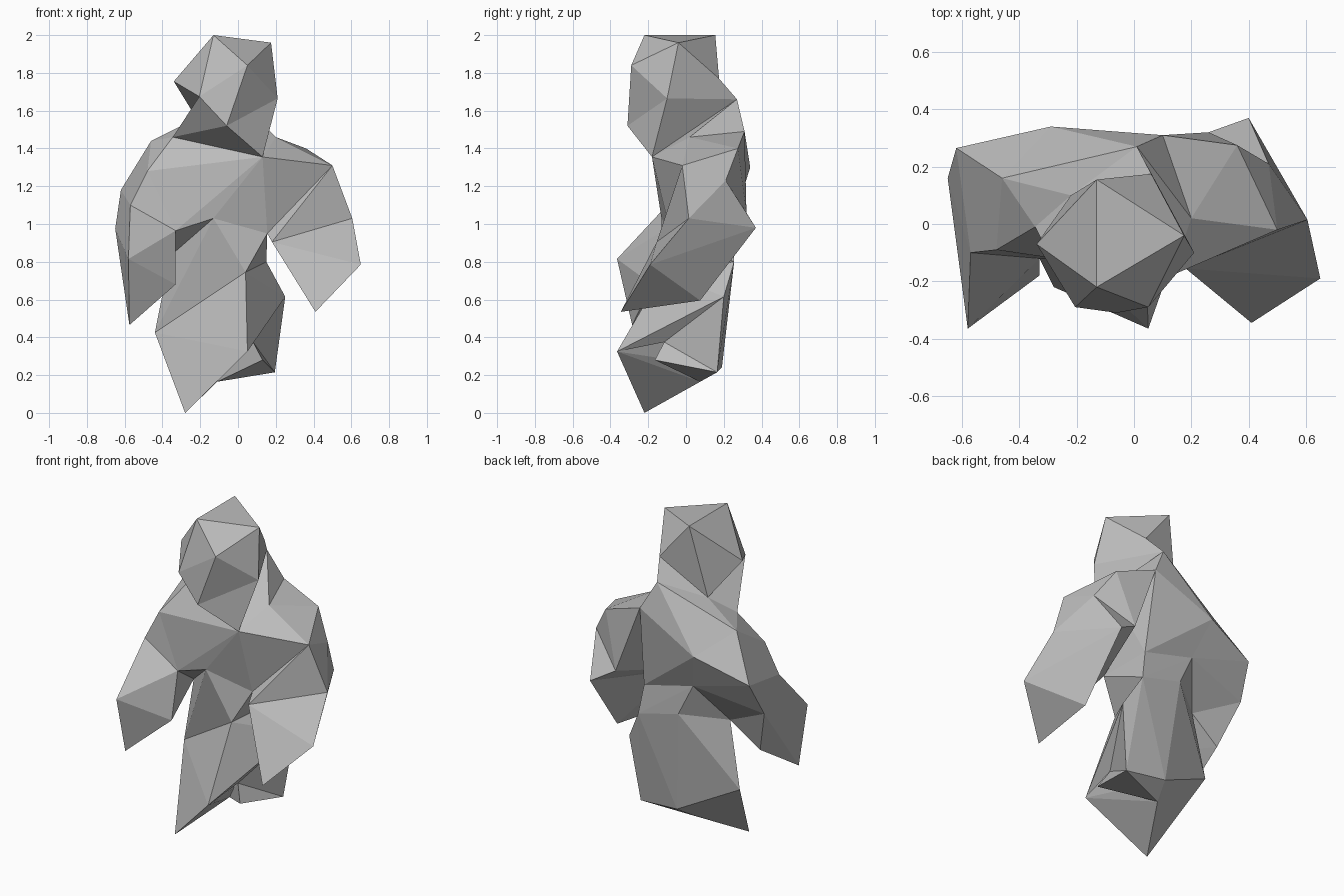
import bpy
import bmesh

default_cube = bpy.data.objects.get("Cube")
if default_cube:
    bpy.data.objects.remove(default_cube, do_unlink=True)

stone = bpy.data.materials.new("plain grey")
stone.use_nodes = True
grey = (0.5, 0.5, 0.5, 1)
stone.diffuse_color = grey
stone.node_tree.nodes["Principled BSDF"].inputs["Base Color"].default_value = grey


def faceted_part(name, *corners):
    """Wrap a few corners in a flat shaded convex shell."""
    bm = bmesh.new()
    for corner in corners:
        bm.verts.new(corner)
    hull = bmesh.ops.convex_hull(bm, input=bm.verts)
    spare = {g for g in hull["geom_interior"] if isinstance(g, bmesh.types.BMVert)}
    bmesh.ops.delete(bm, geom=list(spare), context="VERTS")
    bmesh.ops.recalc_face_normals(bm, faces=bm.faces)
    mesh = bpy.data.meshes.new(name)
    bm.to_mesh(mesh)
    bm.free()
    mesh.materials.append(stone)
    part = bpy.data.objects.new(name, mesh)
    bpy.context.scene.collection.objects.link(part)
    return part


# Head and neck joints
cheek_right = (-.205, -.29, 1.675)
cheek_left = (.21, -.1, 1.665)
chin = (-.06, -.31, 1.52)
head_back = (.06, .175, 1.77)
neck_right = (-.345, -.01, 1.46)
neck_back = (.01, .27, 1.66)
nape_right = (-.22, .1, 1.56)

# Body joints
chest_peak = (.13, -.18, 1.355)
spine_top = (.1, .31, 1.49)
back_right = (-.29, .34, 1.3)
back_waist = (-.22, .245, 1.065)
belly_right = (-.13, -.13, 1.03)
belly_low = (.04, -.12, .745)
belly_left = (.155, -.08, .95)
waist_left = (.12, .24, .98)
waist_right = (-.36, .08, .83)
hip_back = (.15, .255, .8)
seat_back = (-.125, .255, .87)

# Head
faceted_part(
    "head",
    (-.13, .155, 2), (-.13, -.22, 2), (.175, -.04, 1.96),
    (.05, -.29, 1.84), (-.34, -.07, 1.755),
    cheek_right, cheek_left, chin, head_back, nape_right)
faceted_part(
    "neck",
    cheek_right, cheek_left, chin, head_back,
    neck_right, nape_right, neck_back, chest_peak)

# Shoulder and elbow joints
shoulder_left = (.2, .02, 1.46)
shoulder_left_outer = (.5, -.02, 1.31)
shoulder_left_rear = (.47, .21, 1.23)
armpit_left = (.26, .32, 1.06)
elbow_left = (.4, .37, .98)
elbow_left_outer = (.605, .015, 1.03)
elbow_left_inner = (.18, -.155, .905)
shoulder_right = (-.46, .16, 1.44)
shoulder_right_front = (-.48, -.09, 1.28)
elbow_right_rear = (-.62, .265, 1.18)
elbow_right_outer = (-.65, .16, .975)
elbow_right_front = (-.57, -.1, 1.1)
elbow_right_inner = (-.33, -.12, .965)

# Torso
faceted_part(
    "torso",
    neck_right, nape_right, neck_back, chest_peak, spine_top,
    back_right, back_waist, shoulder_right, shoulder_right_front,
    elbow_right_inner, belly_right, waist_left, waist_right, shoulder_left)
faceted_part(
    "belly",
    chest_peak, spine_top, shoulder_left, belly_right, belly_left, waist_left)

# Left arm
faceted_part(
    "left_shoulder",
    chest_peak, spine_top, shoulder_left, shoulder_left_outer,
    shoulder_left_rear, (.36, .275, 1.4), armpit_left, belly_left)
faceted_part(
    "left_elbow",
    shoulder_left_outer, shoulder_left_rear, armpit_left, belly_left,
    elbow_left, elbow_left_outer, elbow_left_inner)
faceted_part(
    "left_forearm",
    elbow_left, elbow_left_outer, elbow_left_inner,
    (.65, -.19, .785), (.41, -.345, .535), (.42, .075, .595))

# Right arm
faceted_part(
    "right_upper_arm",
    neck_right, shoulder_right, shoulder_right_front, back_right, back_waist,
    elbow_right_rear, elbow_right_outer, elbow_right_front, elbow_right_inner,
    waist_right)
faceted_part(
    "right_forearm",
    elbow_right_outer, elbow_right_front, elbow_right_inner, waist_right,
    (-.58, -.365, .815), (-.575, -.285, .465), (-.33, -.18, .68), (-.555, .065, .69))

# Leg joints
shin_right = (-.44, .1, .425)
knee_front = (.05, -.365, .325)
knee_left = (.25, .2, .615)
shin_left = (.08, -.115, .375)
foot_left_back = (.195, .165, .215)
calf_back = (-.07, .19, .24)
heel = (-.11, .075, .165)

# Waist and legs
faceted_part(
    "waist",
    belly_right, belly_low, belly_left, waist_left, hip_back,
    seat_back, back_waist, waist_right)
faceted_part(
    "right_thigh",
    belly_right, belly_low, seat_back, hip_back, waist_right,
    shin_right, calf_back)
faceted_part(
    "right_shin",
    belly_low, hip_back, shin_right, (-.28, -.22, 0), knee_front, calf_back, heel)
faceted_part(
    "left_thigh",
    belly_low, hip_back, seat_back, knee_left, knee_front, shin_left)
faceted_part(
    "left_shin",
    hip_back, seat_back, knee_left, foot_left_back, shin_left, calf_back, heel)
faceted_part(
    "left_foot",
    (.13, -.165, .28), shin_left, foot_left_back, heel)
